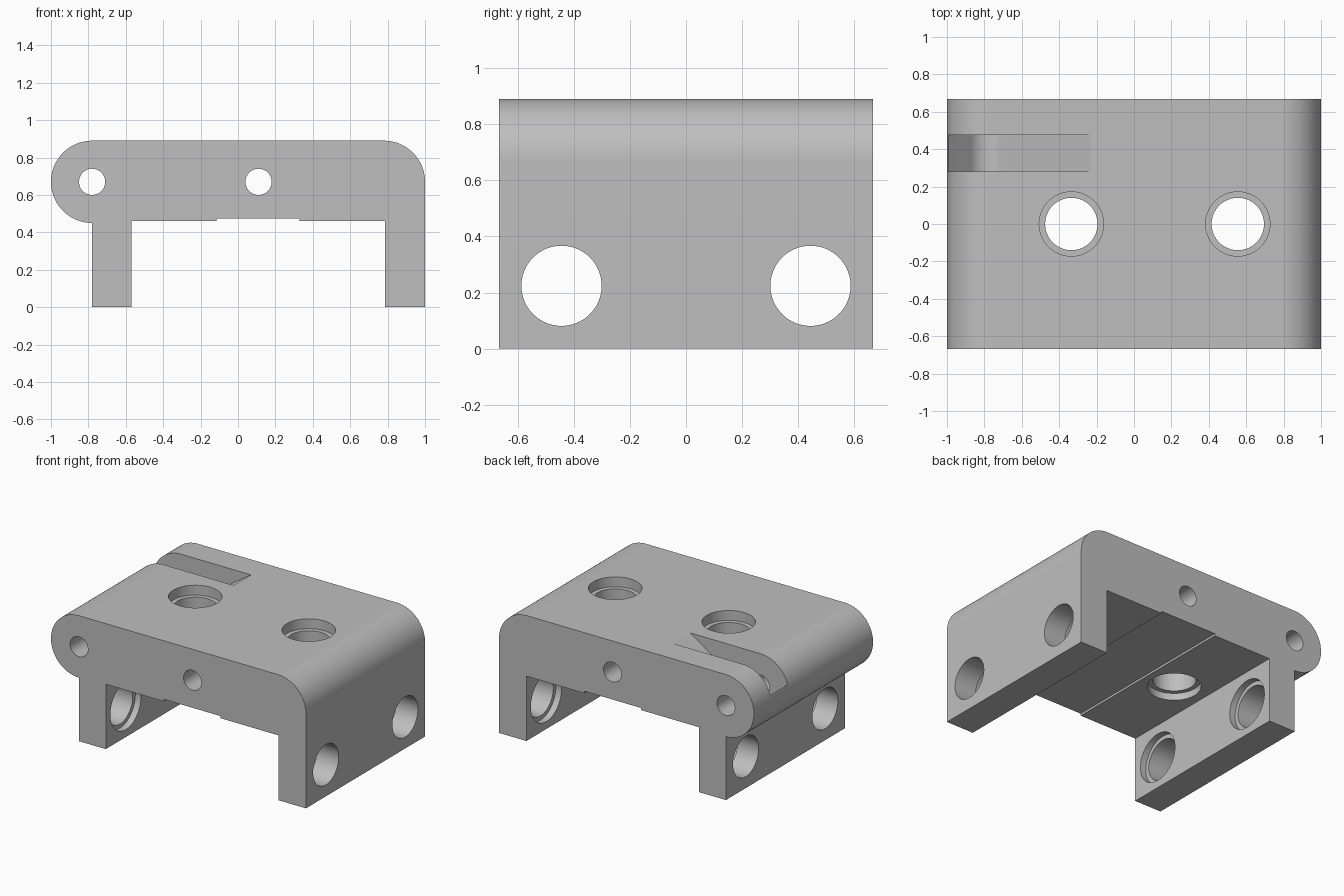
import bpy, bmesh, math
from math import cos, sin, radians
from mathutils import Vector

if "Cube" in bpy.data.objects:
    bpy.data.objects.remove(bpy.data.objects["Cube"])

grey = bpy.data.materials.new("plain grey")
grey.use_nodes = True
colour = (0.52, 0.52, 0.52, 1)
grey.diffuse_color = colour
grey.node_tree.nodes["Principled BSDF"].inputs["Base Color"].default_value = colour


def make_object(name, bm):
    bmesh.ops.recalc_face_normals(bm, faces=bm.faces)
    mesh = bpy.data.meshes.new(name)
    bm.to_mesh(mesh)
    bm.free()
    mesh.materials.append(grey)
    obj = bpy.data.objects.new(name, mesh)
    bpy.context.collection.objects.link(obj)
    return obj


def extrude_profile(name, points, y0, y1):
    """Extrude an x-z outline along y."""
    bm = bmesh.new()
    face = bm.faces.new([bm.verts.new((x, y0, z)) for x, z in points])
    result = bmesh.ops.extrude_face_region(bm, geom=[face])
    verts = [v for v in result["geom"] if isinstance(v, bmesh.types.BMVert)]
    bmesh.ops.translate(bm, verts=verts, vec=(0, y1 - y0, 0))
    return make_object(name, bm)


def arc(cx, cz, r, start, end, steps):
    angles = [radians(start + (end - start) * i / steps) for i in range(steps + 1)]
    return [(cx + r * cos(a), cz + r * sin(a)) for a in angles]


def cut(target, cutter):
    mod = target.modifiers.new("cut", "BOOLEAN")
    mod.operation = "DIFFERENCE"
    mod.solver = "EXACT"
    mod.object = cutter
    bpy.context.view_layer.objects.active = target
    bpy.ops.object.modifier_apply(modifier=mod.name)
    bpy.data.objects.remove(cutter)


def drill(target, start, end, radius):
    """Cut a round hole between two points."""
    a, b = Vector(start), Vector(end)
    bm = bmesh.new()
    bmesh.ops.create_cone(bm, cap_ends=True, segments=64, radius1=radius,
                          radius2=radius, depth=(b - a).length)
    bm.transform((b - a).to_track_quat("Z", "Y").to_matrix().to_4x4())
    bmesh.ops.translate(bm, verts=bm.verts, vec=(a + b) / 2)
    cut(target, make_object("hole_cutter", bm))


HALF = 0.667            # half depth of the bracket
PIN_X, PIN_Z = -0.78, 0.67
TOP, ROOF = 0.89, 0.46
BORE, RIM = 0.143, 0.172

# Bracket body: rounded top, hinge barrel on one side, two legs
outline = [(1, 0)]
outline += arc(0.78, PIN_Z, 0.22, 0, 90, 24)
outline += arc(PIN_X, PIN_Z, 0.22, 90, 270, 48)
outline += [(-0.78, 0), (-0.57, 0), (-0.57, ROOF),
            (-0.115, ROOF), (-0.115, 0.475), (0.33, 0.475), (0.33, ROOF),
            (0.785, ROOF), (0.785, 0)]
bracket = extrude_profile("hinge_bracket", outline, -HALF, HALF)
bpy.context.view_layer.objects.active = bracket

# Slot: ramp running down under the pin and back up out of the barrel
slot = [(-1.1, 0.846)]
slot += arc(PIN_X, PIN_Z, 0.12, 222, 303.5, 20)
slot += [(-0.23, TOP), (-0.23, 1.1), (-1.1, 1.1)]
cut(bracket, extrude_profile("slot_cutter", slot, 0.28, 0.475))

# Pin holes along the depth
for x in (PIN_X, 0.11):
    drill(bracket, (x, -1, PIN_Z), (x, 1, PIN_Z), 0.07)

# Top holes, stepped at both ends
for x in (-0.335, 0.555):
    drill(bracket, (x, 0, 0.3), (x, 0, 1), BORE - 0.003)
    drill(bracket, (x, 0, TOP - 0.07), (x, 0, 1), RIM)
    drill(bracket, (x, 0, 0.3), (x, 0, ROOF + 0.05), RIM)

# Leg holes, stepped on the inner faces
for y in (-0.444, 0.444):
    drill(bracket, (-1.2, y, 0.224), (1.2, y, 0.224), BORE)
    drill(bracket, (-0.615, y, 0.224), (0.83, y, 0.224), RIM)

bpy.ops.object.select_all(action="DESELECT")
bracket.select_set(True)
bpy.context.view_layer.objects.active = bracket
bpy.ops.object.shade_smooth_by_angle(angle=radians(25))
